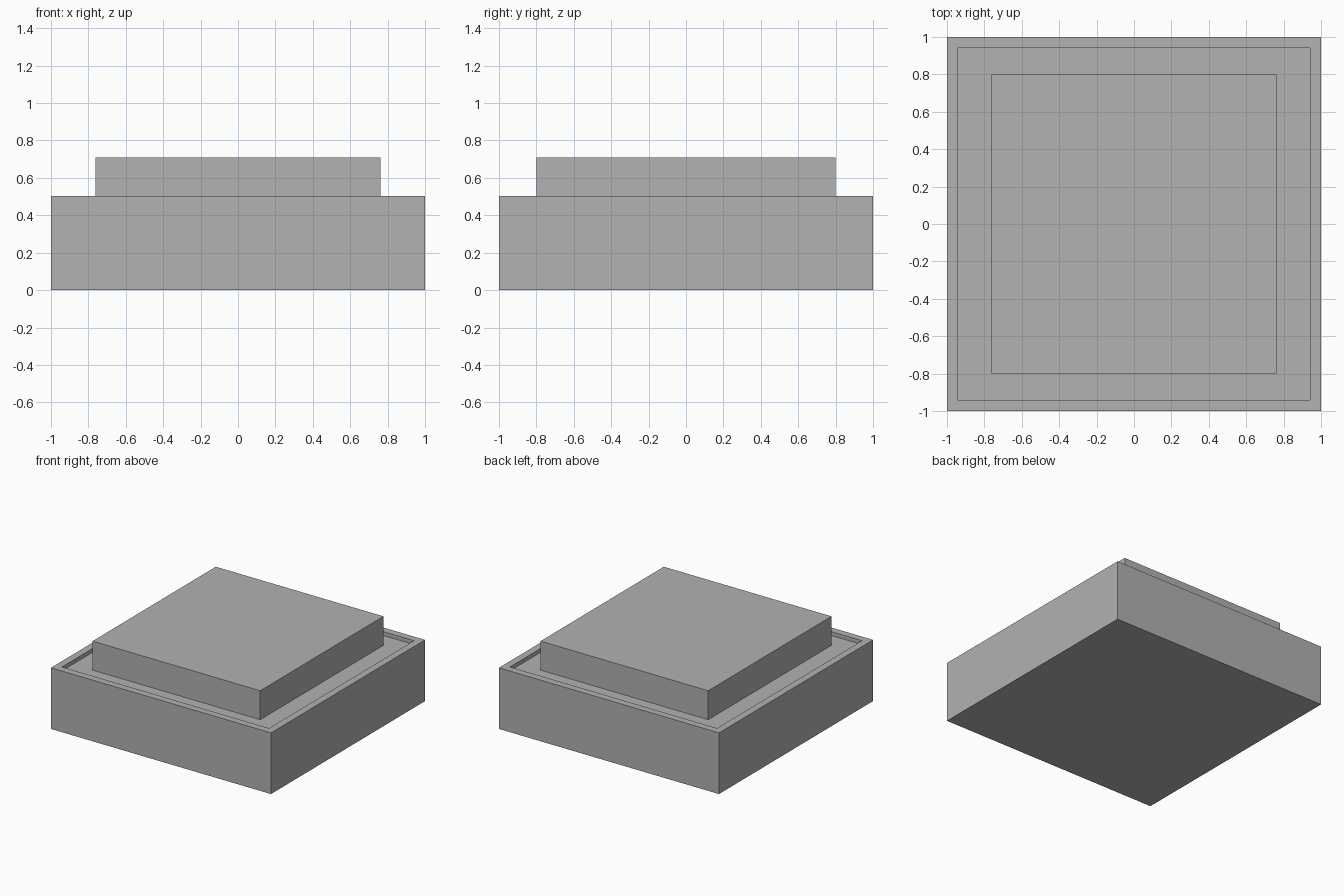
import bpy
import bmesh
from mathutils import Matrix, Vector

cube = bpy.data.objects.get("Cube")
if cube:
    bpy.data.objects.remove(cube, do_unlink=True)

# Single flat grey
grey = bpy.data.materials.new("plain_grey")
grey.use_nodes = True
colour = (0.445, 0.445, 0.445, 1)
grey.diffuse_color = colour
grey.node_tree.nodes["Principled BSDF"].inputs["Base Color"].default_value = colour


def box(name, width, depth, bottom, top, rim=0, recess=0):
    """Box centred on the z axis, optionally with a shallow recess in its top."""
    bm = bmesh.new()
    size = Vector((width, depth, top - bottom))
    place = Matrix.Translation((0, 0, (bottom + top) / 2)) @ Matrix.Diagonal(size).to_4x4()
    bmesh.ops.create_cube(bm, size=1, matrix=place)
    bm.normal_update()
    if rim:
        lid = max(bm.faces, key=lambda f: f.normal.z)
        # Inset the rim, then sink the panel straight down
        bmesh.ops.inset_individual(bm, faces=[lid], thickness=rim)
        bmesh.ops.inset_individual(bm, faces=[lid], thickness=0, depth=-recess)
    mesh = bpy.data.meshes.new(name)
    bm.to_mesh(mesh)
    bm.free()
    mesh.materials.append(grey)
    obj = bpy.data.objects.new(name, mesh)
    bpy.context.collection.objects.link(obj)


BASE_TOP, RECESS = 0.503, 0.032

# Square base with a raised rim around a shallow tray
box("base", 2, 2, 0, BASE_TOP, rim=0.083, recess=RECESS)

# Slab standing on the tray floor
box("top_slab", 1.524, 1.6, BASE_TOP - RECESS, 0.709)
